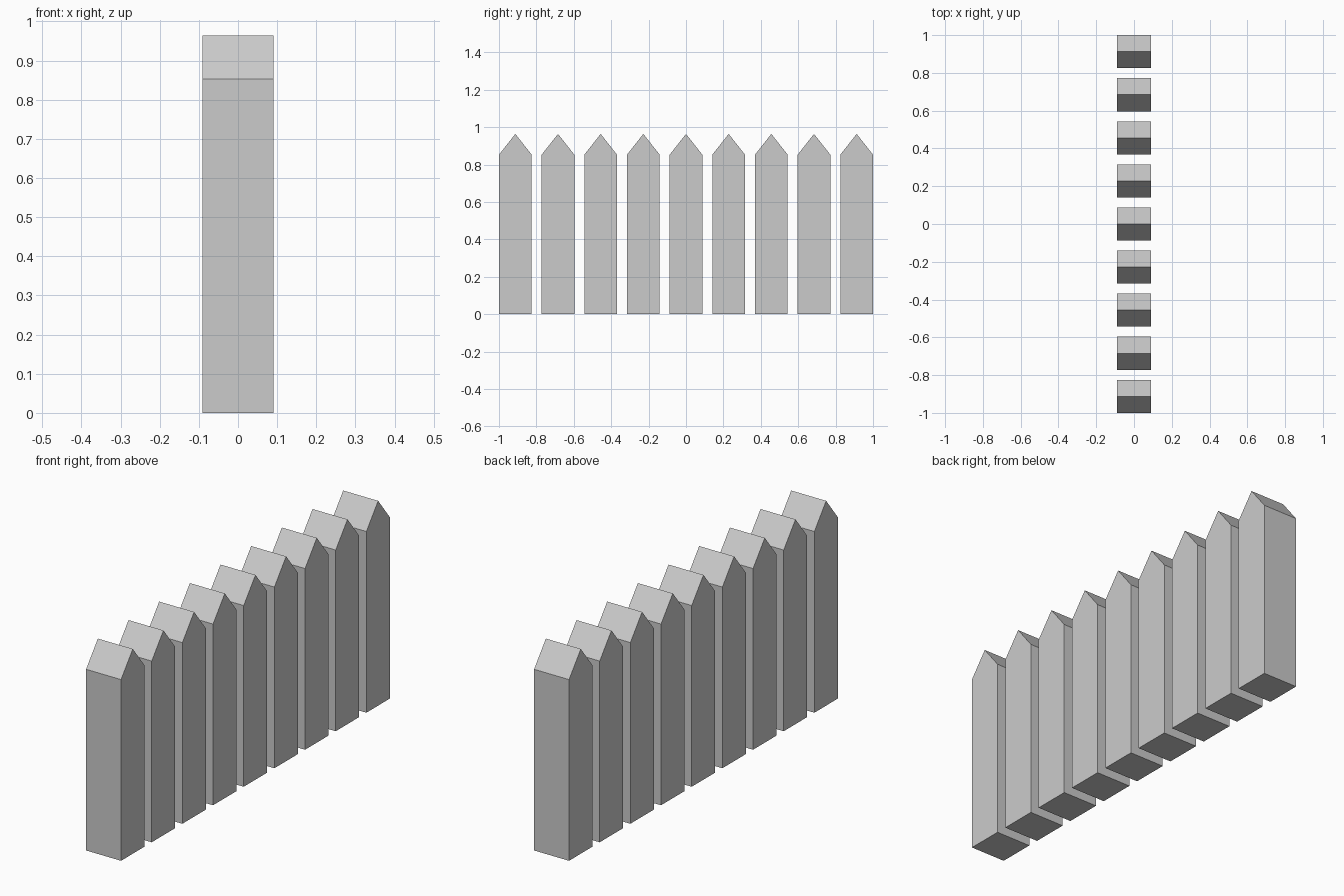
import bpy

if "Cube" in bpy.data.objects:
    bpy.data.objects.remove(bpy.data.objects["Cube"])

COUNT = 9
WIDTH = 0.175            # picket size along y
HALF_DEPTH = 0.091       # half size along x
SHOULDER, TIP = 0.853, 0.964
PITCH = (2 - WIDTH) / (COUNT - 1)

# Pointed picket profile in the y-z plane, extruded along x
h = WIDTH / 2
profile = [(-h, 0), (h, 0), (h, SHOULDER), (0, TIP), (-h, SHOULDER)]
n = len(profile)
verts = [(x, y, z) for x in (-HALF_DEPTH, HALF_DEPTH) for y, z in profile]
faces = [tuple(reversed(range(n))), tuple(range(n, 2 * n))]
faces += [(i, (i + 1) % n, (i + 1) % n + n, i + n) for i in range(n)]

mesh = bpy.data.meshes.new("picket")
mesh.from_pydata(verts, [], faces)
mesh.update()

# Row of identical pickets sharing one mesh
for i in range(COUNT):
    picket = bpy.data.objects.new(f"picket_{i + 1}", mesh)
    picket.location.y = (i - (COUNT - 1) / 2) * PITCH
    bpy.context.collection.objects.link(picket)
